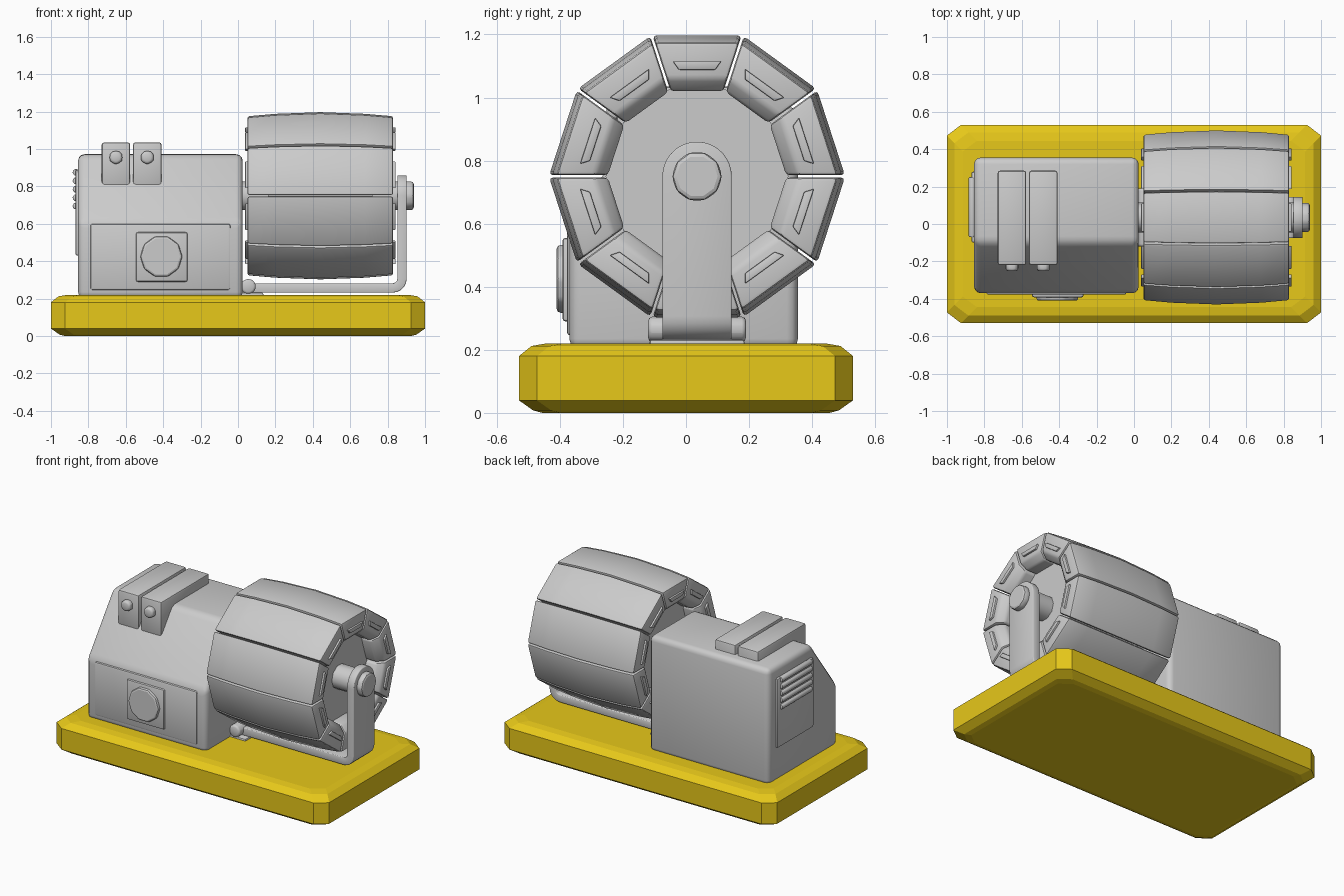
import bpy, bmesh, math
from math import sin, cos, tan, pi, radians
from mathutils import Matrix, Vector

if "Cube" in bpy.data.objects:
    bpy.data.objects.remove(bpy.data.objects["Cube"])


def loft(name, stacks, bevel=0.0, seg=2, smooth=35, limit=30):
    """Skin each stack of equal-length loops, cap both ends, bevel the edges."""
    bm = bmesh.new()
    for loops in stacks:
        rings = [[bm.verts.new(p) for p in loop] for loop in loops]
        n = len(rings[0])
        for a, b in zip(rings, rings[1:]):
            for i in range(n):
                j = (i + 1) % n
                bm.faces.new((a[i], a[j], b[j], b[i]))
        bm.faces.new(rings[0])
        bm.faces.new(rings[-1])
    bmesh.ops.recalc_face_normals(bm, faces=bm.faces)
    if bevel:
        edges = [e for e in bm.edges if e.calc_face_angle(0) > radians(limit)]
        bmesh.ops.bevel(bm, geom=edges, offset=bevel, segments=seg,
                        profile=0.5, affect='EDGES', clamp_overlap=True)
    me = bpy.data.meshes.new(name)
    bm.to_mesh(me)
    bm.free()
    if smooth:
        me.shade_smooth()
        me.set_sharp_from_angle(angle=radians(smooth))
    ob = bpy.data.objects.new(name, me)
    bpy.context.collection.objects.link(ob)
    return ob


def place(axis, u, v, a):
    return {'x': (a, u, v), 'y': (u, a, v), 'z': (u, v, a)}[axis]


def prism(name, pts, axis, a, b, bevel=0.0, **kw):
    return loft(name, [[[place(axis, u, v, t) for u, v in pts] for t in (a, b)]], bevel, **kw)


def rect(u0, u1, v0, v1):
    return [(u0, v0), (u1, v0), (u1, v1), (u0, v1)]


def ngon(u, v, r, n, start=0.0):
    return [(u + r * cos(start + 2 * pi * i / n), v + r * sin(start + 2 * pi * i / n)) for i in range(n)]


CY, CZ = 0.035, 0.75   # drum axis

# Base slab with clipped corners
def slab_loop(z, d):
    x, y = 1 - d, 0.53 - d
    cx, cy = 0.075, 0.057
    q = [(x, y - cy), (x - cx, y), (cx - x, y), (-x, y - cy),
         (-x, cy - y), (cx - x, -y), (x - cx, -y), (x, cy - y)]
    return [(u, v, z) for u, v in q]

base = loft("base", [[slab_loop(z, d) for z, d in
            ((0, .075), (.008, .045), (.04, 0), (.18, 0), (.212, .04), (.22, .085))]], smooth=0)
mat = bpy.data.materials.new("yellow_base")
mat.diffuse_color = (0.8, 0.58, 0.01, 1)
mat.use_nodes = True
mat.node_tree.nodes["Principled BSDF"].inputs["Base Color"].default_value = mat.diffuse_color
base.data.materials.append(mat)

# Motor housing with sloped front
prism("housing", [(-.37, .2), (-.37, .61), (-.1, .972), (.355, .972), (.355, .2)],
      'x', -.855, .025, .035, seg=3, smooth=50)

# Front panel, square plate and faceted knob
prism("front_panel", rect(-.79, -.04, .245, .6), 'y', -.378, -.34, .012)
prism("knob_plate", rect(-.545, -.27, .29, .555), 'y', -.392, -.34, .01)
prism("front_knob", ngon(-.41, .425, .113, 10), 'y', -.41, -.36, .012, smooth=20)

# Side vent with slats
prism("vent_panel", rect(-.1, .28, .43, .89), 'x', -.87, -.83, .012)
for i in range(5):
    prism(f"vent_slat_{i}", ngon(-.866, .875 - .045 * i, .019, 8, pi / 8), 'y', -.07, .25, .005)

# Two blocks on the roof, each with a button
for i, x in enumerate((-.6525, -.485)):
    prism(f"roof_block_{i}", rect(-.22, .285, .8, 1.035), 'x', x - .076, x + .076, .012)
    prism(f"roof_button_{i}", ngon(x, .955, .036, 12), 'y', -.252, -.2, .014, smooth=50)

# Drum staves: bulged profile (x, distance from axis), repeated ten times
half = [(.39, .425), (.24, .438), (0, .447)]
outer = [(-x, r) for x, r in half] + [(x, r) for x, r in half[1::-1]]
profile = outer + [(.39, .31), (.35, .27), (-.35, .27), (-.39, .31)]
slot = [(-.058, .338), (.058, .338), (.077, .365), (-.077, .365)]
staves, slots = [], []
for k in range(10):
    turn = Matrix.Translation((.44, CY, CZ)) @ Matrix.Rotation(k * pi / 5, 4, 'X')
    staves.append([[turn @ Vector((x, s * (r * tan(pi / 10) - .004), r)) for x, r in profile]
                   for s in (-1, 1)])
    for e in (-1, 1):
        slots.append([[turn @ Vector((e * d, y, z)) for y, z in slot] for d in (.37, .402)])
loft("drum_staves", staves, .012)
loft("drum_stave_ribs", slots, .004)

# Recessed drum core and axle
prism("drum_core", ngon(CY, CZ, .29, 10), 'x', .16, .72, smooth=0)
prism("axle", ngon(CY, CZ, .08, 10), 'x', 0, .87, smooth=40)
prism("axle_cap", ngon(CY, CZ, .08, 10), 'x', .89, .94, .014, smooth=20)

# Bent support strap: flat run, rounded elbow, upright with round top
T, W, XC, ZC, R = .025, .11, .877, .257, .05
path = [(.05, ZC, 0, 1, W)]
for i in range(6):
    a = pi / 2 * i / 5
    path.append((XC - R + R * sin(a), ZC + R - R * cos(a), -sin(a), cos(a), W))
for i in range(9):
    a = radians(82) * i / 8
    path.append((XC, CZ + W * sin(a), -1, 0, W * cos(a)))
strap = [[(x + nx * T * s, CY + w * q, z + nz * T * s) for s, q in ((-1, -1), (1, -1), (1, 1), (-1, 1))]
         for x, z, nx, nz, w in path]
loft("support_strap", [strap], .01, limit=40, smooth=50)

# Hinge pin and foot where the strap meets the housing
prism("hinge_pin", ngon(.055, .265, .042, 10), 'y', CY - .155, CY + .155, .014, smooth=50)
prism("hinge_foot", rect(.0, .135, CY - .15, CY + .15), 'z', .2, .232, .006)
